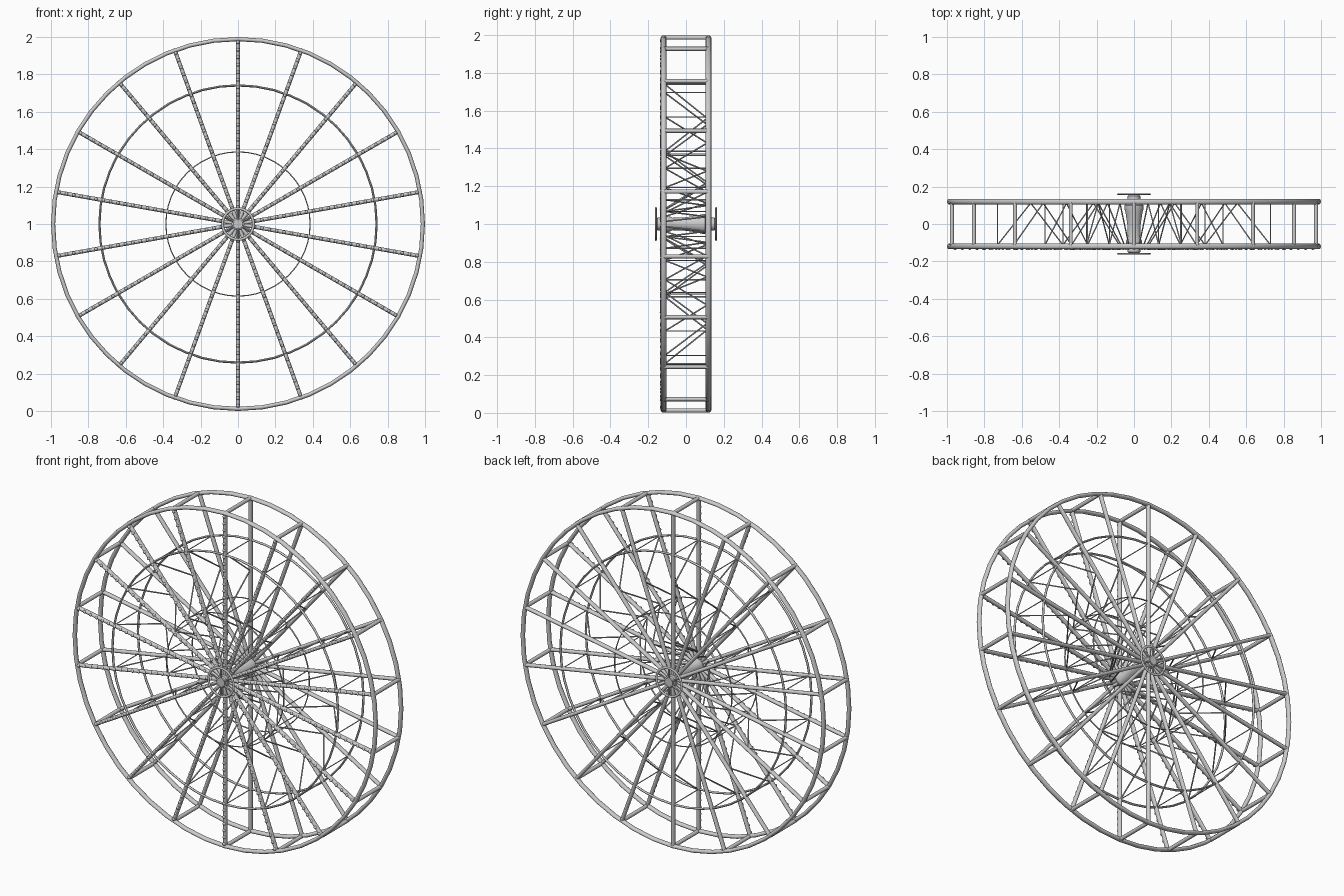
import bpy, bmesh, math
from mathutils import Vector, Matrix

if "Cube" in bpy.data.objects:
    bpy.data.objects.remove(bpy.data.objects["Cube"])

N = 18            # spokes per side
FACE_Y = 0.119    # distance of each wheel face from the centre
RIM_R = 0.987


def finish(name, bm):
    bmesh.ops.recalc_face_normals(bm, faces=bm.faces)
    me = bpy.data.meshes.new(name)
    bm.to_mesh(me)
    bm.free()
    ob = bpy.data.objects.new(name, me)
    bpy.context.collection.objects.link(ob)
    bpy.ops.object.select_all(action='DESELECT')
    bpy.context.view_layer.objects.active = ob
    ob.select_set(True)
    bpy.ops.object.shade_smooth_by_angle(angle=math.radians(50))
    return ob


def polar(r, a, y):
    return Vector((r * math.cos(a), y, 1 + r * math.sin(a)))


def rods(name, pairs, radius, sides=8, deepen=1.0, y0=0.0):
    """Straight rods; deepen stretches their section along y about y0."""
    bm = bmesh.new()
    for a, b in pairs:
        d = b - a
        m = Matrix.Translation((a + b) / 2) @ d.to_track_quat('Z', 'Y').to_matrix().to_4x4()
        bmesh.ops.create_cone(bm, cap_ends=True, segments=sides, radius1=radius,
                              radius2=radius, depth=d.length, matrix=m)
    if deepen != 1.0:
        for v in bm.verts:
            v.co.y = y0 + (v.co.y - y0) * deepen
    return finish(name, bm)


def lathe(name, profile, segs, closed=False):
    """Spin (radius, y) points around the wheel axle."""
    bm = bmesh.new()
    rows = [[bm.verts.new(polar(r, 2 * math.pi * i / segs, y)) for r, y in profile]
            for i in range(segs)]
    n = len(profile)
    for i in range(segs):
        p, q = rows[i], rows[(i + 1) % segs]
        for j in range(n if closed else n - 1):
            k = (j + 1) % n
            bm.faces.new((p[j], p[k], q[k], q[j]))
    if not closed:
        bm.faces.new([row[0] for row in rows])
        bm.faces.new([row[-1] for row in rows])
    return finish(name, bm)


def ring(name, major, width, depth, y, segs=36, sides=10):
    pts = [(major + width * math.cos(2 * math.pi * k / sides),
            y + depth * math.sin(2 * math.pi * k / sides)) for k in range(sides)]
    return lathe(name, pts, segs, closed=True)


angles = [math.pi / 2 + 2 * math.pi * i / N for i in range(N)]


def across(r):
    return [(polar(r, a, -FACE_Y), polar(r, a, FACE_Y)) for a in angles]


# Rims, rings and spokes on both faces
for side, s in (("front", -1), ("back", 1)):
    y = s * FACE_Y
    ring(side + "_outer_rim", RIM_R, 0.011, 0.015, y, 48, 12)
    ring(side + "_middle_ring", 0.74, 0.006, 0.007, y, 48, 8)
    ring(side + "_inner_ring", 0.385, 0.003, 0.005, y, 48, 6)
    rods(side + "_spokes", [(polar(0.03, a, y), polar(RIM_R, a, y)) for a in angles],
         0.0105, 10, 1.3, y)

    # End wheel on the axle
    ring(side + "_end_wheel", 0.083, 0.007, 0.005, s * 0.159, 32, 8)
    rods(side + "_end_wheel_arms",
         [(polar(0.02, a, s * 0.159), polar(0.083, a, s * 0.159)) for a in angles[::3]], 0.005, 6)
    lathe(side + "_axle_cap", [(0.034, s * 0.13), (0.034, s * 0.15),
                               (0.026, s * 0.155), (0.026, s * 0.163)], 24)

# Cross bars joining the two faces
rods("rim_cross_bars", across(RIM_R), 0.011, 10)
rods("middle_cross_bars", across(0.74), 0.003, 6)
rods("inner_cross_bars", across(0.385), 0.003, 6)

# Zigzag bracing between front and back spokes
zigzag = [(0.74, -1), (0.56, 1), (0.385, -1), (0.22, 1), (0.08, -1)]
braces = []
for a in angles:
    for (r0, s0), (r1, s1) in zip(zigzag, zigzag[1:]):
        braces.append((polar(r0, a, s0 * 0.112), polar(r1, a, s1 * 0.112)))
rods("zigzag_braces", braces, 0.004, 6)

# Hub drum and axle
lathe("hub_drum", [(0.03, -0.115), (0.042, -0.105), (0.042, -0.09), (0.033, -0.07),
                   (0.036, 0.0), (0.045, 0.06), (0.052, 0.085), (0.052, 0.1), (0.03, 0.115)], 24)
lathe("axle", [(0.022, -0.16), (0.022, 0.16)], 20)

# Light bulbs set into the front spokes
bm = bmesh.new()
for a in angles:
    for k in range(23):
        p = polar(0.09 + k * 0.04, a, -FACE_Y - 0.011)
        bmesh.ops.create_uvsphere(bm, u_segments=8, v_segments=6, radius=0.009,
                                  matrix=Matrix.Translation(p))
finish("spoke_bulbs", bm)
